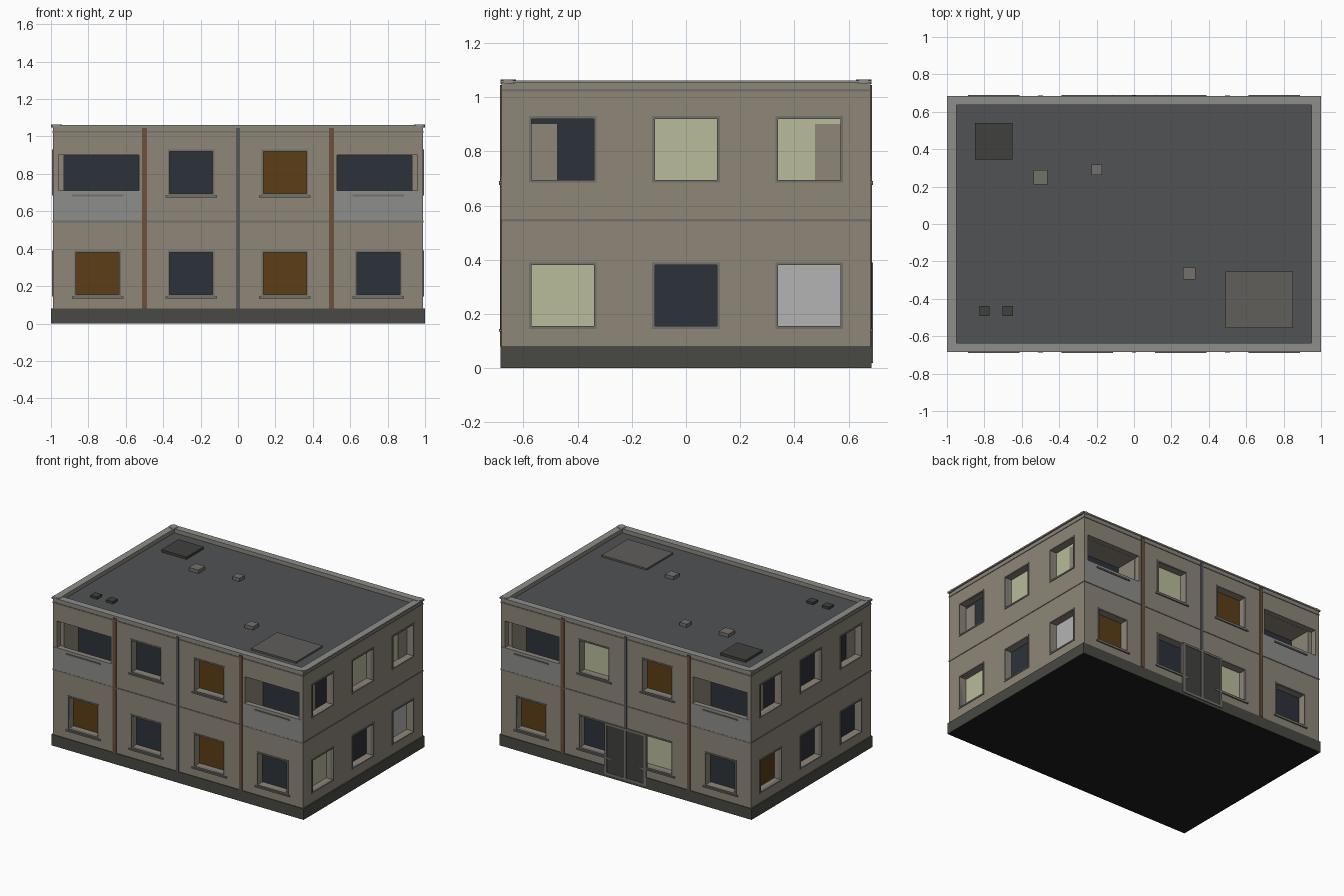
import bpy, bmesh
from mathutils import Vector

if "Cube" in bpy.data.objects:
    bpy.data.objects.remove(bpy.data.objects["Cube"])

WX, WY = 0.99, 0.68          # wall planes
mats = {}
COL = dict(wall=(.55, .52, .47), plinth=(.29, .29, .27), roof=(.32, .325, .335), trim=(.45, .44, .42),
           cap=(.55, .55, .54), dark=(.19, .21, .24), orange=(.36, .25, .11), cream=(.72, .73, .6),
           pale=(.7, .7, .7), brown=(.42, .32, .25), pipe=(.35, .35, .36), panel=(.55, .55, .54),
           hatch=(.26, .26, .25), slab=(.38, .37, .36), base=(.14, .14, .14))


def material(key):
    if key not in mats:
        mats[key] = bpy.data.materials.new(key)
        mats[key].diffuse_color = (*[c ** 2.2 for c in COL[key]], 1)
    return mats[key]


def boxes(name, items, key=None):
    """One object made of axis-aligned boxes (x0, x1, y0, y1, z0, z1)."""
    bm = bmesh.new()
    for b in items:
        lo = Vector((min(b[0:2]), min(b[2:4]), min(b[4:6])))
        hi = Vector((max(b[0:2]), max(b[2:4]), max(b[4:6])))
        for v in bmesh.ops.create_cube(bm, size=1)['verts']:
            v.co = Vector(((lo[i] + hi[i]) / 2 + v.co[i] * (hi[i] - lo[i]) for i in range(3)))
    me = bpy.data.meshes.new(name)
    bm.to_mesh(me)
    bm.free()
    ob = bpy.data.objects.new(name, me)
    bpy.context.collection.objects.link(ob)
    if key:
        me.materials.append(material(key))
    return ob


def on(face, u0, u1, d0, d1, z0, z1):
    """Box on a facade: u along the wall, d outward from the wall plane."""
    if face in 'FB':
        s = -1 if face == 'F' else 1
        return (u0, u1, s * (WY + d0), s * (WY + d1), z0, z1)
    s = -1 if face == 'L' else 1
    return (s * (WX + d0), s * (WX + d1), u0, u1, z0, z1)


def cut(ob, items):
    c = boxes('cutter', items)
    c.hide_render = True
    m = ob.modifiers.new('cut', 'BOOLEAN')
    m.operation, m.solver, m.object = 'DIFFERENCE', 'EXACT', c
    bpy.context.view_layer.objects.active = ob
    bpy.ops.object.modifier_apply(modifier=m.name)
    bpy.data.objects.remove(c)


# windows: face, centre, bottom, pane colour
LO, UP = 0.155, 0.695
windows = []
for face, us, low, up in (
        ('F', (-.75, -.25, .25, .75), 'orange dark orange dark', '- dark orange -'),
        ('B', (-.75, -.25, .25, .75), 'dark cream dark orange', '- orange cream -'),
        ('R', (-.455, 0, .455), 'cream dark pale', 'dark cream cream'),
        ('L', (-.455, 0, .455), 'dark dark orange', 'dark dark dark')):
    for z, names in ((LO, low), (UP, up)):
        windows += [(face, u, z, k) for u, k in zip(us, names.split()) if k != '-']
HW, H = 0.115, 0.225
loggias = [(f, s) for f in 'FB' for s in (-1, 1)]

# body with window recesses, roof tray and corner loggias
body = boxes('walls', [(-WX, WX, -WY, WY, 0.04, 1.055)], 'wall')
cut(body, [on(f, u - HW, u + HW, -.055, .05, z, z + H) for f, u, z, k in windows]
    + [on(f, s * .53, s * .96, -.04, .05, .71, .90) for f, s in loggias]
    + [(-.95, .95, -.635, .635, 1.03, 1.2)])
cut(body, [on(f, s * .531, s * .93, -.205, -.035, .56, .899) for f, s in loggias])

# plinth and underside
boxes('plinth', [(-1, 1, -.685, .685, .001, .08)], 'plinth')
boxes('underside', [(-.998, .998, -.683, .683, 0, .002)], 'base')

# window panes, frames and sills
for k in ('dark', 'orange', 'cream', 'pale'):
    boxes(k + '_panes', [on(f, u - HW, u + HW, -.055, -.052, z, z + H)
                         for f, u, z, c in windows if c == k], k)
frames, sills = [], []
for f, u, z, k in windows:
    w, t = HW + .01, z + H
    frames += [on(f, u - w, u - HW, -.02, .004, z - .01, t + .01),
               on(f, u + HW, u + w, -.02, .004, z - .01, t + .01),
               on(f, u - HW, u + HW, -.02, .004, t, t + .01),
               on(f, u - HW, u + HW, -.02, .004, z - .01, z)]
    if f in 'FB':
        sills.append(on(f, u - .137, u + .137, -.01, .009, z - .02, z - .01))
sills += [on(f, s * .75 - .137, s * .75 + .137, -.01, .009, .68, .69) for f, s in loggias]
boxes('window_frames', frames, 'trim')
boxes('window_sills', sills, 'trim')

# loggia balustrade panels, rear glazing, end walls seen through the side windows
boxes('loggia_panels', [on(f, s * .515, s * .985, -.005, .002, .55, .71) for f, s in loggias], 'panel')
boxes('loggia_glazing', [on(f, s * .532, s * .929, -.205, -.202, .561, .898) for f, s in loggias], 'dark')
boxes('loggia_end_walls', [(s * .936, s * .942, t * .475, t * .57, UP, .90)
                           for s in (-1, 1) for t in (-1, 1)], 'wall')

# string courses
bands = []
for z in (.541, 1.021):
    bands += [(-WX - .003, WX + .003, s * (WY - .01), s * (WY + .003), z, z + .009) for s in (-1, 1)]
    bands += [(s * (WX - .01), s * (WX + .003), -WY, WY, z, z + .009) for s in (-1, 1)]
boxes('string_courses', bands, 'trim')

# vertical strips on the front and back
boxes('brown_strips', [on(f, x - .0125, x + .0125, -.01, .007, .08, 1.045)
                       for f in 'FB' for x in (-.5, .5)], 'brown')
boxes('drain_strips', [on(f, -.01, .01, -.01, .006, .08, 1.045) for f in 'FB'], 'pipe')

# parapet coping with round corner caps
boxes('coping', [(-1, 1, s * .635, s * .685, 1.052, 1.062) for s in (-1, 1)]
      + [(s * .95, s * 1.0, -.635, .635, 1.052, 1.062) for s in (-1, 1)], 'cap')
for sx in (-1, 1):
    for sy in (-1, 1):
        bpy.ops.mesh.primitive_cylinder_add(vertices=16, radius=.029, depth=.016,
                                            location=(sx * .971, sy * .656, 1.057))
        cap = bpy.context.object
        cap.name = 'corner_cap'
        cap.data.materials.append(material('cap'))

# flat roof and rooftop fittings
boxes('roof', [(-.95, .95, -.635, .635, 1.025, 1.033)], 'roof')
boxes('roof_hatch', [(-.85, -.65, .345, .54, 1.03, 1.05)], 'hatch')
boxes('roof_slab', [(.49, .85, -.555, -.255, 1.03, 1.045)], 'slab')
boxes('roof_vents', [(x - r, x + r, y - r, y + r, 1.03, 1.057) for x, y, r in
                     ((-.5, .25, .038), (-.2, .29, .028), (.295, -.265, .033))], 'trim')
boxes('roof_small_vents', [(x - .027, x + .027, y - .027, y + .027, 1.03, 1.05)
                           for x, y in ((-.8, -.465), (-.675, -.465))], 'hatch')

# back entrance: framed double door
boxes('entrance_frame', [on('B', x - .009, x + .009, -.01, .01, .02, .385) for x in (-.155, 0, .155)]
      + [on('B', -.164, .164, -.01, .01, z, z + .015) for z in (.02, .375)], 'trim')
boxes('entrance_doors', [on('B', s * .009, s * .146, -.01, .007, .035, .375) for s in (-1, 1)], 'hatch')

for m in bpy.data.materials:
    if m.users and not m.is_grease_pencil:
        m.use_nodes = True
        m.node_tree.nodes["Principled BSDF"].inputs["Base Color"].default_value = m.diffuse_color
